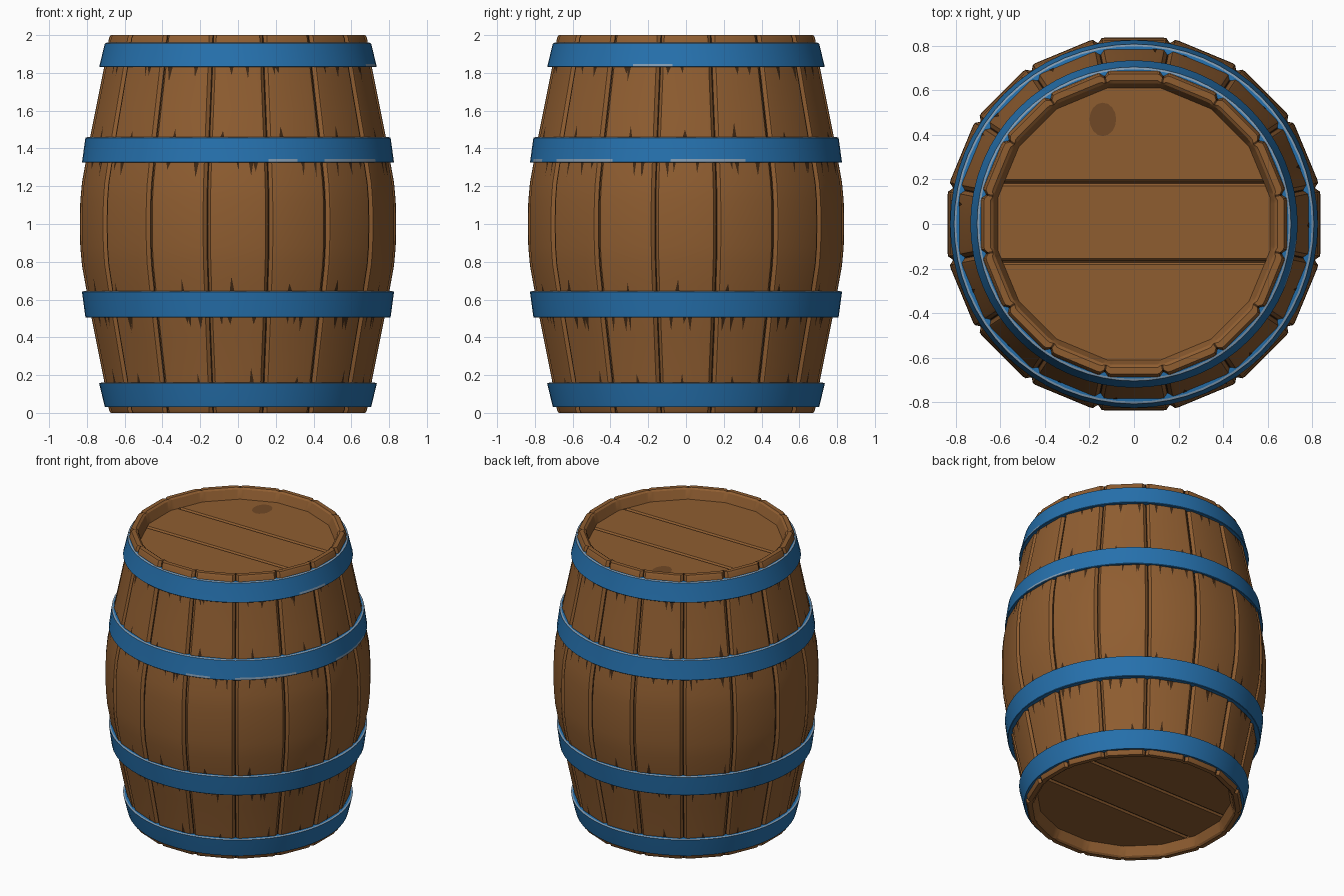
import bpy, bmesh, math, random
from mathutils import Vector

if "Cube" in bpy.data.objects:
    bpy.data.objects.remove(bpy.data.objects["Cube"])

random.seed(4)
N = 16                                   # number of staves
TAN = math.tan(math.pi / N)


def material(name, rgb):
    m = bpy.data.materials.new(name)
    m.diffuse_color = (*rgb, 1)
    m.use_nodes = True
    m.node_tree.nodes["Principled BSDF"].inputs["Base Color"].default_value = m.diffuse_color
    return m


WOOD = material("oak_brown", (0.275, 0.110, 0.030))
DARK = material("dark_seam_brown", (0.050, 0.021, 0.007))
KNOT = material("mid_brown", (0.165, 0.066, 0.019))
BLUE = material("hoop_blue", (0.019, 0.165, 0.420))
WORN = material("worn_blue_grey", (0.22, 0.33, 0.45))


def finish(bm, name, mats, fix=True, angle=30):
    if fix:
        bmesh.ops.recalc_face_normals(bm, faces=bm.faces[:])
    me = bpy.data.meshes.new(name)
    bm.to_mesh(me)
    bm.free()
    for m in mats:
        me.materials.append(m)
    ob = bpy.data.objects.new(name, me)
    bpy.context.collection.objects.link(ob)
    bpy.ops.object.select_all(action='DESELECT')
    ob.select_set(True)
    bpy.context.view_layer.objects.active = ob
    bpy.ops.object.shade_smooth_by_angle(angle=math.radians(angle))
    return ob


# Bulging outline: (distance from mid height, radius)
BULGE = [(0, .837), (.12, .835), (.22, .826), (.33, .806), (.46, .783),
         (.6, .755), (.82, .711), (.985, .683)]


def radius(z):
    d = abs(z - 1)
    for (a, ra), (b, rb) in zip(BULGE, BULGE[1:]):
        if d <= b:
            return ra + (rb - ra) * (d - a) / (b - a)
    return BULGE[-1][1]


def frame(k):
    a = 2 * math.pi * k / N
    return (Vector((math.cos(a), math.sin(a), 0)),
            Vector((-math.sin(a), math.cos(a), 0)))


# Staves: one flat-faced board per side, with bevelled dark seams
def staves():
    upper = [(r, 1 + d, 1) for d, r in BULGE]
    upper += [(.674, 2, .8), (.645, 2, .5), (.632, 1.99, .3), (.61, 1.93, 0)]
    path = [(r, 2 - z, f) for r, z, f in reversed(upper[1:])] + upper
    bm = bmesh.new()
    for k in range(N):
        d, t = frame(k)
        rows = []
        for r, z, f in path:
            row = []
            for side, inset, depth in ((-1, 0, .024), (-1, .005, .020), (-1, .020, .003),
                                       (-1, .034, 0), (1, .034, 0), (1, .020, .003),
                                       (1, .005, .020), (1, 0, .024)):
                rr = r - depth * f
                u = side * (rr * TAN - inset)
                row.append(bm.verts.new(d * rr + t * u + Vector((0, 0, z))))
            rows.append(row)
        for i in range(len(rows) - 1):
            for j in range(7):
                face = bm.faces.new((rows[i][j], rows[i][j + 1],
                                     rows[i + 1][j + 1], rows[i + 1][j]))
                face.material_index = 1 if j in (0, 6) and path[i][2] >= .8 else 0
    bmesh.ops.remove_doubles(bm, verts=bm.verts[:], dist=0.0005)
    finish(bm, "staves", [WOOD, DARK], fix=False)


# Lids: three planks with sunken grooves between them
def lid(name, z, up):
    bm = bmesh.new()
    r = .614 / math.cos(math.pi / N)
    ring = [bm.verts.new((r * math.cos(math.pi * (2 * k + 1) / N),
                          r * math.sin(math.pi * (2 * k + 1) / N), z)) for k in range(N)]
    bm.faces.new(ring if up > 0 else ring[::-1])
    grooves = (.185, -.168)
    for g in grooves:
        for off in (-.014, -.004, .004, .014):
            bmesh.ops.bisect_plane(bm, geom=bm.verts[:] + bm.edges[:] + bm.faces[:],
                                   plane_co=(0, g + off, 0), plane_no=(0, 1, 0))
    for f in bm.faces:
        y = f.calc_center_median().y
        f.material_index = int(any(abs(y - g) < .0039 for g in grooves))
    for v in bm.verts:
        if any(abs(v.co.y - g) < .005 for g in grooves):
            v.co.z -= up * .012
    finish(bm, name, [WOOD, DARK], fix=False)


# Hoops: slanted blue bands, worn along the top edge and in a few chips
def hoop(name, z0, r0, z1, r1, chips=()):
    S = 64
    zc = z0 + .018
    rc = r0 + (r1 - r0) * .018 / (z1 - z0)
    path = [(r0 - .04, z0), (r0 - .003, z0), (r0, z0 + .003), (rc, zc),
            (r1, z1 - .004), (r1 - .010, z1), (r1 - .04, z1 - .001)]
    bm = bmesh.new()
    rows = [[bm.verts.new((r * math.cos(2 * math.pi * s / S),
                           r * math.sin(2 * math.pi * s / S), z)) for s in range(S)]
            for r, z in path]
    for i in range(len(path) - 1):
        for s in range(S):
            n = (s + 1) % S
            f = bm.faces.new((rows[i][s], rows[i][n], rows[i + 1][n], rows[i + 1][s]))
            a = (360 * (s + .5) / S + 180) % 360 - 180
            chip = i == 2 and any(lo < a < hi for lo, hi in chips)
            f.material_index = 1 if i == 4 or chip else 0
    finish(bm, name, [BLUE, WORN], fix=False, angle=25)


# Scuffs: thin dark spikes on the boards next to the hoops
def scuffs():
    bm = bmesh.new()
    for z, direction, count in ((1.325, -1, 3), (.505, -1, 3), (1.83, -1, 2),
                                (.645, 1, 1), (.16, 1, 1), (1.46, 1, 1)):
        for k in range(N):
            d, t = frame(k)
            for _ in range(count):
                half = radius(z) * TAN - .045
                u = random.uniform(-half, half)
                w = random.uniform(.008, .016)
                tip = z + direction * random.uniform(.03, .08)
                base = z - direction * .01
                pts = [(u - w, base), (u + w, base),
                       (u + random.uniform(-.006, .006), tip)]
                vs = [bm.verts.new(d * (radius(h) + .002) + t * x + Vector((0, 0, h)))
                      for x, h in pts]
                bm.faces.new(vs if direction > 0 else vs[::-1])
    finish(bm, "wood_scuffs", [DARK], fix=False)


# Knot: thin oval mark on the top lid
def knot():
    bm = bmesh.new()
    pts = [bm.verts.new((-.14 + .06 * math.cos(a), .47 + .075 * math.sin(a), 1.932))
           for a in (2 * math.pi * i / 16 for i in range(16))]
    bm.faces.new(pts)
    finish(bm, "lid_knot", [KNOT], fix=False)


staves()
lid("top_lid", 1.93, 1)
lid("bottom_lid", .07, -1)
hoop("bottom_hoop", .03, .705, .16, .735)
hoop("lower_middle_hoop", .505, .808, .645, .826)
hoop("upper_middle_hoop", 1.325, .826, 1.46, .808,
     ((-78, -67), (-55, -29), (-8, 22)))
hoop("top_hoop", 1.83, .735, 1.96, .705, ((-24, -8),))
scuffs()
knot()
